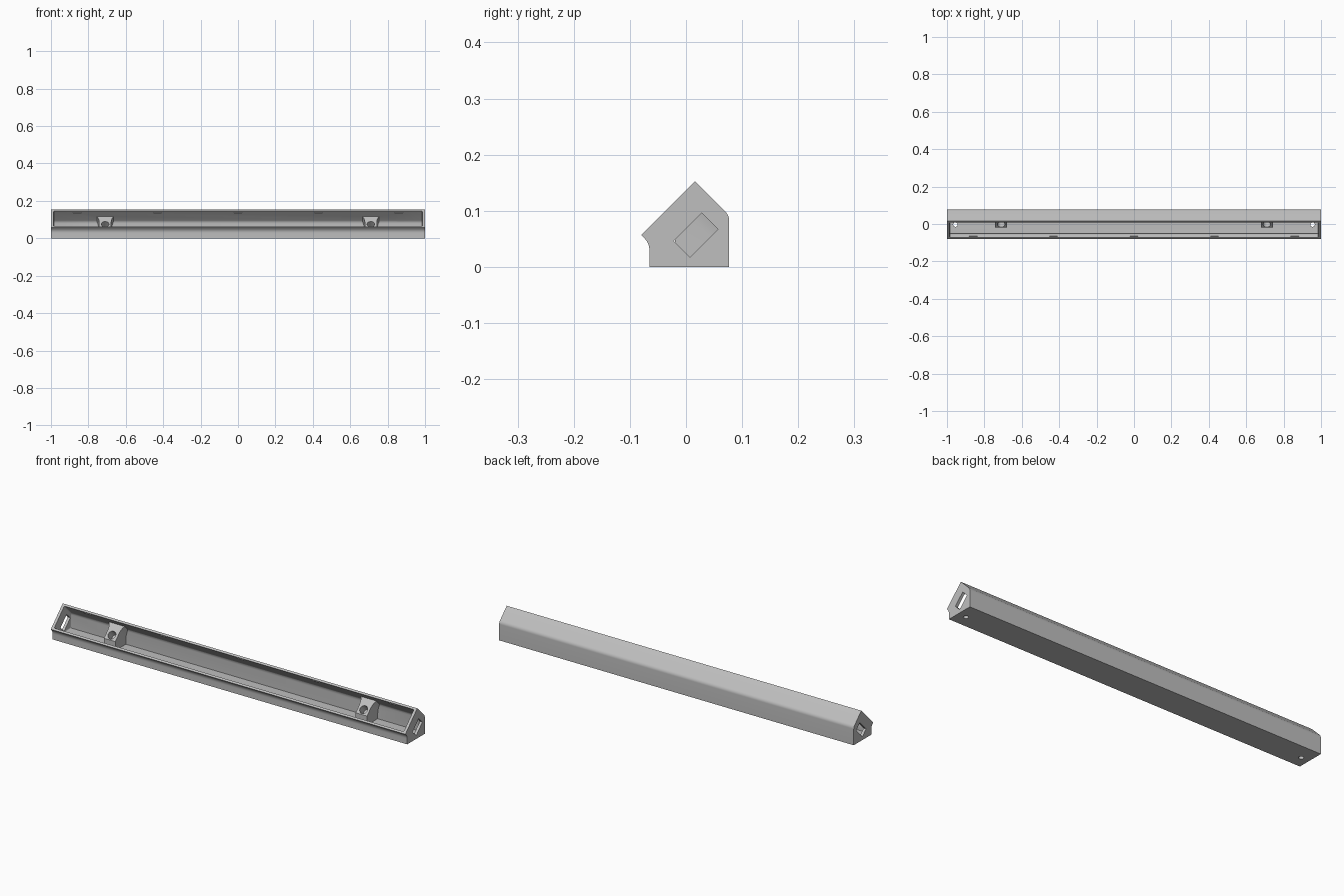
import bpy, bmesh, math
from mathutils import Vector

cube = bpy.data.objects.get("Cube")
if cube:
    bpy.data.objects.remove(cube, do_unlink=True)

R = math.sqrt(0.5)

grey = bpy.data.materials.new("plain_grey")
grey.use_nodes = True
grey.diffuse_color = (0.52, 0.52, 0.52, 1)
grey.node_tree.nodes["Principled BSDF"].inputs["Base Color"].default_value = (0.52, 0.52, 0.52, 1)


def tilt(x, u, v):
    """Tilted frame: u runs up along the open face, v points out of it."""
    return Vector((x, (u - v) * R, (u + v) * R))


def extrude(name, points, offset, end_bevel=0):
    """Solid made by sweeping a flat outline along an offset."""
    bm = bmesh.new()
    face = bm.faces.new([bm.verts.new(p) for p in points])
    moved = bmesh.ops.extrude_face_region(bm, geom=[face], use_keep_orig=True)
    bmesh.ops.translate(bm, vec=offset, verts=[g for g in moved["geom"] if isinstance(g, bmesh.types.BMVert)])
    bmesh.ops.recalc_face_normals(bm, faces=bm.faces)
    if end_bevel:
        ends = [e for e in bm.edges if abs(e.verts[0].co.x - e.verts[1].co.x) < 1e-5]
        bmesh.ops.bevel(bm, geom=ends, offset=end_bevel, segments=4, profile=0.5, affect='EDGES')
    mesh = bpy.data.meshes.new(name)
    bm.to_mesh(mesh)
    bm.free()
    mesh.materials.append(grey)
    obj = bpy.data.objects.new(name, mesh)
    bpy.context.collection.objects.link(obj)
    return obj


def bar(name, outline, x0, x1, end_bevel=0):
    return extrude(name, [Vector((x0, y, z)) for y, z in outline], Vector((x1 - x0, 0, 0)), end_bevel)


def tilted_box(name, x0, x1, u0, u1, v0, v1):
    outline = [tilt(x0, u, v) for u, v in ((u0, v0), (u1, v0), (u1, v1), (u0, v1))]
    return extrude(name, outline, Vector((x1 - x0, 0, 0)))


def cylinder(name, base, axis, radius, side):
    """Round cutter; side is any direction square to the axis."""
    a = side.normalized() * radius
    b = axis.normalized().cross(a)
    turns = [math.tau * i / 32 for i in range(32)]
    return extrude(name, [base + a * math.cos(t) + b * math.sin(t) for t in turns], axis)


def boolean(target, cutter, operation='DIFFERENCE'):
    mod = target.modifiers.new("cut", 'BOOLEAN')
    mod.operation = operation
    mod.solver = 'EXACT'
    mod.object = cutter
    bpy.context.view_layer.objects.active = target
    bpy.ops.object.modifier_apply(modifier=mod.name)
    bpy.data.objects.remove(cutter, do_unlink=True)


def rounded(corner, before, after, steps=6):
    """Quadratic rounding between two points around a corner."""
    c, p, q = Vector(corner), Vector(before), Vector(after)
    ts = [i / steps for i in range(steps + 1)]
    return [tuple(p * (1 - t) ** 2 + c * 2 * t * (1 - t) + q * t * t) for t in ts]


# Housing: long bar with an open slanted front
outer = [(-0.065, 0), (0.077, 0)]
outer += rounded((0.077, 0.092), (0.077, 0.082), (0.069, 0.1))
outer += [(0.016, 0.153), (-0.08, 0.057)]
outer += rounded((-0.065, 0.043), (-0.076, 0.053), (-0.065, 0.028))
housing = bar("housing", outer, -1, 1)

# Cavity that follows the wall
inner = [(-0.05, 0.012), (0.065, 0.012)]
inner += rounded((0.065, 0.089), (0.065, 0.079), (0.058, 0.096), 3)
inner += [tuple(tilt(0, 0.109, 0.13).yz), tuple(tilt(0, -0.006, 0.13).yz), (-0.061, 0.0525)]
inner += rounded((-0.05, 0.0415), (-0.057, 0.0485), (-0.05, 0.03), 2)
cavity = bar("cavity", inner, -0.986, 0.986, 0.006)

# Mounting blocks left standing in the cavity, flared toward the upper wall
for s in (-1, 1):
    half = [(0.032, -0.1), (0.032, 0.07), (0.034, 0.085), (0.038, 0.098), (0.044, 0.108), (0.044, 0.13)]
    plan = half + [(-w, u) for w, u in reversed(half)]
    block = extrude("block", [tilt(s * 0.71 + w, u, -0.15) for w, u in plan],
                    tilt(0, 0, 0.205))
    boolean(block, bar("block_front", [(-0.02, -0.3), (0.3, -0.3), (0.3, 0.3), (-0.02, 0.3)], -2, 2), 'INTERSECT')
    boolean(cavity, block)
boolean(housing, cavity)

for s in (-1, 1):
    # Blind screw hole in each block
    boolean(housing, cylinder("screw_hole", tilt(s * 0.71, 0.052, 0.012), tilt(0, 0, 0.06), 0.02, Vector((1, 0, 0))))
    # Slot through each end wall
    ends = sorted((s * 0.97, s * 1.02))
    boolean(housing, tilted_box("end_slot", *ends, 0.017, 0.088, 0.007, 0.048))
    # Drain hole through the floor
    boolean(housing, cylinder("drain_hole", Vector((s * 0.955, -0.003, -0.02)), Vector((0, 0, 0.045)),
                              0.012, Vector((1, 0, 0))))

# Clip notches along both long lips
for x in (-0.86, -0.43, 0, 0.43, 0.86):
    for u in (-0.006, 0.109):
        boolean(housing, tilted_box("clip_notch", x - 0.022, x + 0.022, u - 0.004, u + 0.004, 0.083, 0.092))

bpy.ops.object.select_all(action='DESELECT')
housing.select_set(True)
bpy.context.view_layer.objects.active = housing
bpy.ops.object.shade_smooth_by_angle(angle=math.radians(30))
